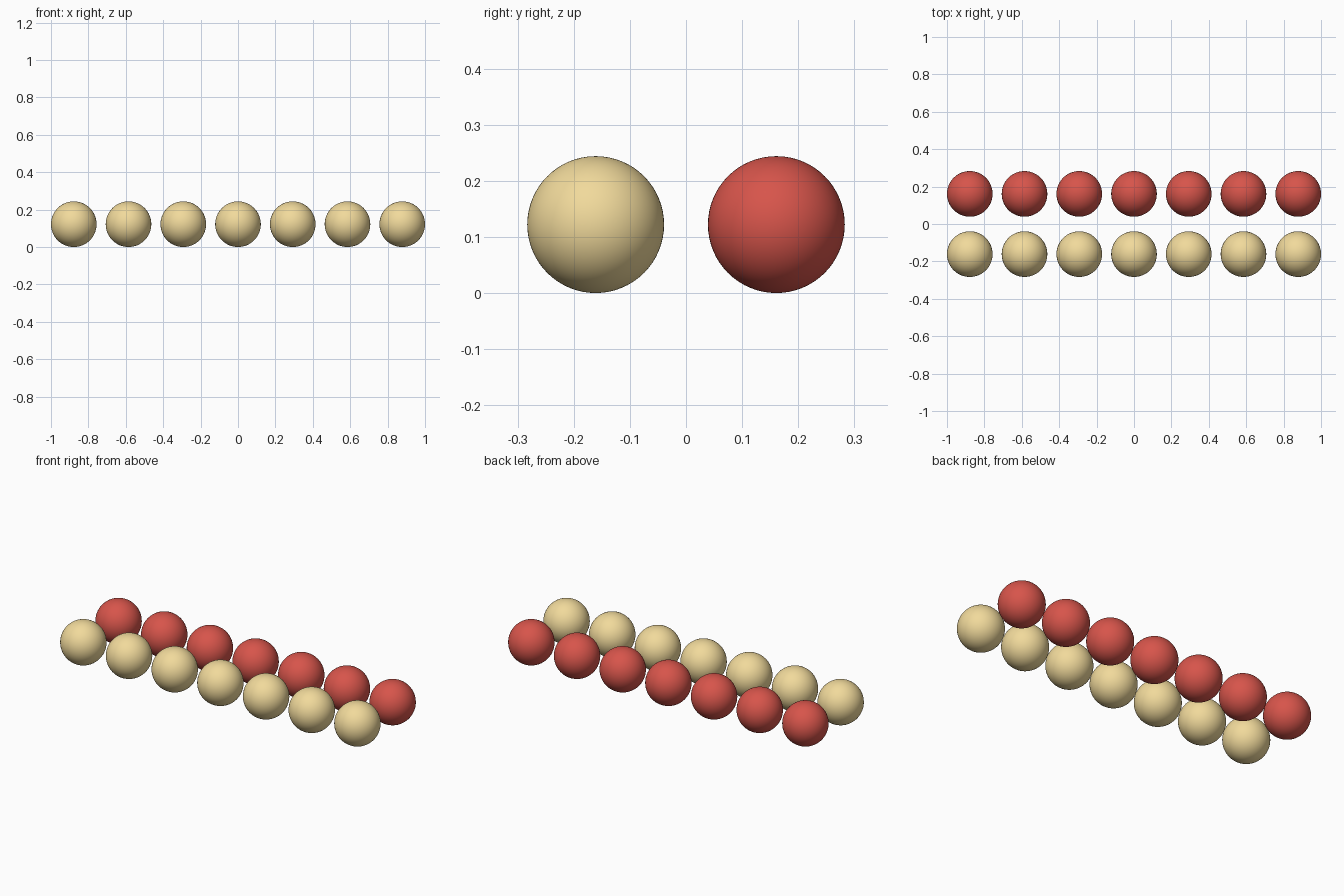
import bpy

if "Cube" in bpy.data.objects:
    bpy.data.objects.remove(bpy.data.objects["Cube"])

COUNT = 7
R = 1 / 8.2          # ball radius
STEP = 2.4 * R       # spacing along x
ROW_Y = 0.161        # distance of each row from the centre


def material(name, rgb):
    m = bpy.data.materials.new(name)
    m.diffuse_color = (*rgb, 1)
    m.use_nodes = True
    m.node_tree.nodes["Principled BSDF"].inputs["Base Color"].default_value = m.diffuse_color
    return m


def ball_row(name, y, mat):
    for i in range(COUNT):
        x = (i - (COUNT - 1) / 2) * STEP
        bpy.ops.mesh.primitive_uv_sphere_add(
            segments=64, ring_count=32, radius=R, location=(x, y, R))
        ob = bpy.context.object
        ob.name = f"{name}_{i + 1}"
        ob.data.materials.append(mat)
        bpy.ops.object.shade_smooth()


# Front row of cream balls, back row of red balls
ball_row("cream_ball", -ROW_Y, material("cream", (0.88, 0.70, 0.33)))
ball_row("red_ball", ROW_Y, material("red", (0.68, 0.09, 0.07)))
